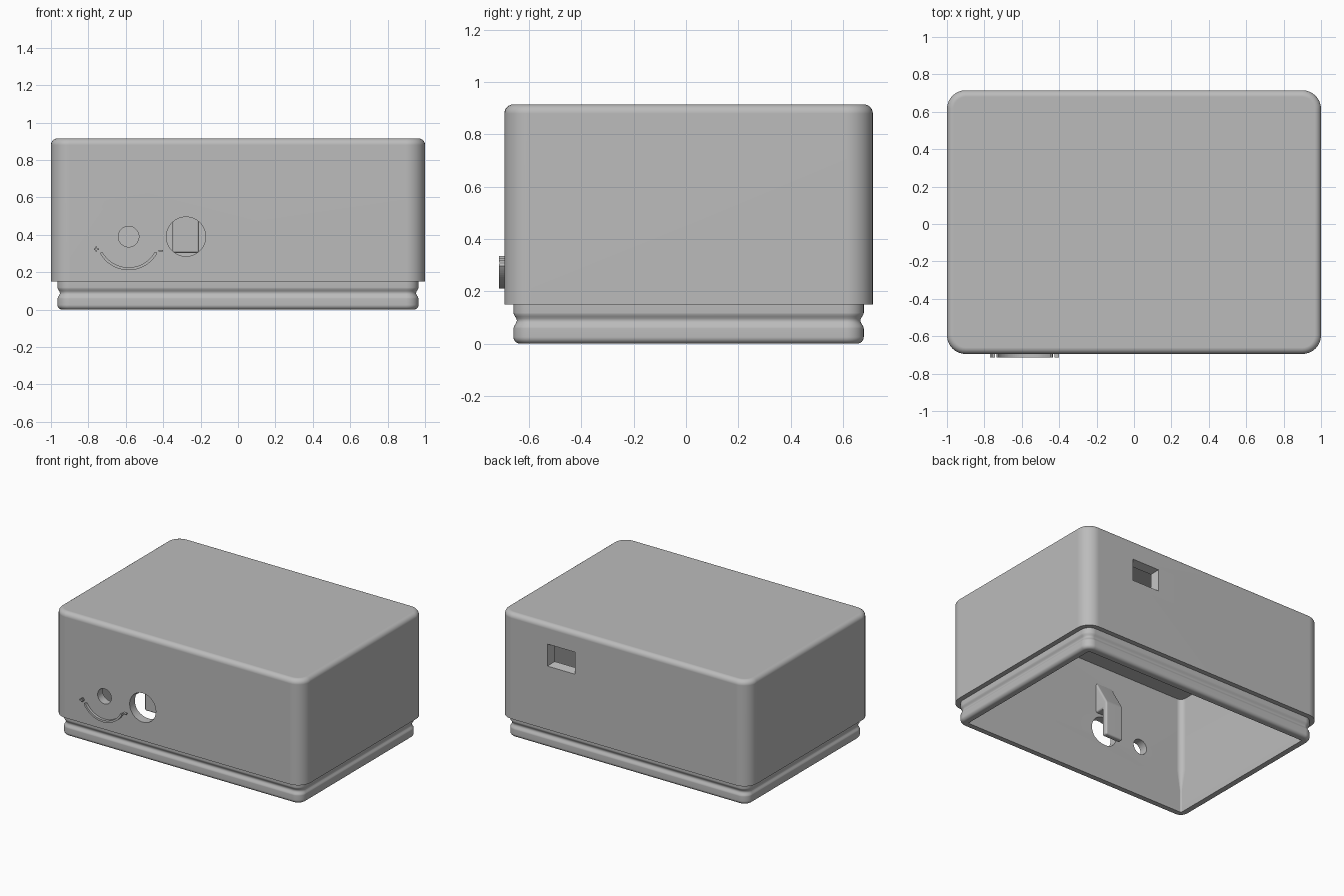
import bpy, bmesh, math
from math import sin, cos, pi

if "Cube" in bpy.data.objects:
    bpy.data.objects.remove(bpy.data.objects["Cube"])

GREY = bpy.data.materials.new("matte grey plastic")
GREY.use_nodes = True
colour = (0.5, 0.5, 0.5, 1)
GREY.diffuse_color = colour
GREY.node_tree.nodes["Principled BSDF"].inputs["Base Color"].default_value = colour

FRONT, BACK, WALL = -0.695, 0.715, 0.06
MID_Y, HALF_Y = (FRONT + BACK) / 2, (BACK - FRONT) / 2


def finish(name, bm):
    bmesh.ops.recalc_face_normals(bm, faces=bm.faces)
    mesh = bpy.data.meshes.new(name)
    bm.to_mesh(mesh)
    bm.free()
    mesh.materials.append(GREY)
    obj = bpy.data.objects.new(name, mesh)
    bpy.context.collection.objects.link(obj)
    return obj


def loft(name, rings):
    """Skin a stack of equal rings and cap both ends."""
    bm = bmesh.new()
    loops = [[bm.verts.new(p) for p in ring] for ring in rings]
    for a, b in zip(loops, loops[1:]):
        for i in range(len(a)):
            j = (i + 1) % len(a)
            bm.faces.new((a[i], a[j], b[j], b[i]))
    bm.faces.new(loops[0])
    bm.faces.new(loops[-1])
    return finish(name, bm)


def extrude_y(name, outline, y0, y1):
    return loft(name, [[(x, y, z) for x, z in outline] for y in (y0, y1)])


def rounded_ring(inset, z, steps=8):
    r = max(0.1 - inset, 0.008)
    hx, hy = 1 - inset - r, HALF_Y - inset - r
    ring = []
    for k, (sx, sy) in enumerate([(1, 1), (-1, 1), (-1, -1), (1, -1)]):
        for i in range(steps + 1):
            t = (k + i / steps) * pi / 2
            ring.append((sx * hx + r * cos(t), MID_Y + sy * hy + r * sin(t), z))
    return ring


def circle(cx, cz, r, n=48):
    return [(cx + r * cos(2 * pi * i / n), cz + r * sin(2 * pi * i / n)) for i in range(n)]


def rect(cx, cz, w, h):
    return [(cx + sx * w / 2, cz + sz * h / 2) for sx, sz in [(-1, -1), (1, -1), (1, 1), (-1, 1)]]


def apply(obj, mod):
    bpy.context.view_layer.objects.active = obj
    bpy.ops.object.modifier_apply(modifier=mod.name)


def smooth(obj):
    bpy.ops.object.select_all(action="DESELECT")
    obj.select_set(True)
    bpy.context.view_layer.objects.active = obj
    bpy.ops.object.shade_smooth_by_angle(angle=math.radians(35))
    weighted = obj.modifiers.new("flat_sides", "WEIGHTED_NORMAL")
    weighted.keep_sharp = True


# Hollow shell: (inset, height) down the outside, round the lip, up the inside
R = 0.035
profile = [(R * (1 - sin(t)), 0.915 - R * (1 - cos(t)))
           for t in [i * pi / 12 for i in range(7)]]
profile += [(0, 0.15), (0.035, 0.15), (0.035, 0.118)]
profile += [(0.035 + 0.013 * sin(pi * i / 8) ** 2, 0.118 - 0.06 * i / 8) for i in range(1, 9)]
profile += [(0.06 - 0.025 * cos(t), 0.025 - 0.025 * sin(t))
            for t in [i * pi / 12 for i in range(7)]]
profile += [(0.09, 0), (0.09, 0.16), (WALL, 0.33), (WALL, 0.87)]
shell = loft("enclosure_shell", [rounded_ring(o, z) for o, z in profile])

# Openings: dial hole, cable hole and tapered port at the back
cutters = [
    extrude_y("dial_hole_cutter", circle(-0.585, 0.39, 0.055), -0.8, -0.6),
    extrude_y("cable_hole_cutter", circle(-0.278, 0.39, 0.105), -0.8, -0.6),
    loft("port_cutter", [[(x, y, z) for x, z in rect(0.5, 0.69, 0.22 + d, 0.16 + d)]
                         for y, d in ((BACK + 0.03, 0.015), (BACK - 0.09, -0.045))]),
]
for cutter in cutters:
    cutter.hide_render = True
    mod = shell.modifiers.new("cut", "BOOLEAN")
    mod.operation, mod.solver, mod.object = "DIFFERENCE", "EXACT", cutter
    apply(shell, mod)
    bpy.data.objects.remove(cutter)
smooth(shell)

# Inner cable hook: sloped top, plate hanging behind the cable hole
hook_side = [(-0.675, 0.76), (-0.64, 0.74), (-0.53, 0.55), (-0.53, 0.303),
             (-0.572, 0.303), (-0.572, 0.51), (-0.675, 0.51)]
hook = loft("cable_hook", [[(x, y, z) for y, z in hook_side] for x in (-0.35, -0.208)])
bevel = hook.modifiers.new("soft_edges", "BEVEL")
bevel.width, bevel.segments = 0.012, 3
apply(hook, bevel)
smooth(hook)

# Raised dial scale: curved bar with rounded ends
cx, cz, radius, half = -0.585, 0.385, 0.167, 0.0075
start, end = math.radians(210), math.radians(330)
angles = [start + (end - start) * i / 32 for i in range(33)]


def on_dial(r, t):
    return (cx + r * cos(t), cz + r * sin(t))


scale = [on_dial(radius + half, t) for t in angles]
scale.append(on_dial(radius, end + 0.04))
scale += [on_dial(radius - half, t) for t in reversed(angles)]
scale.append(on_dial(radius, start - 0.04))
extrude_y("dial_scale", scale, -0.715, FRONT + 0.01)

# Raised more and less marks at the ends of the scale
a, b = 0.013, 0.004
corner = [(b, a), (b, b), (a, b)]
cross = []
for k in range(4):
    for x, z in reversed(corner):
        c, s = round(cos(k * pi / 2)), round(sin(k * pi / 2))
        cross.append((-0.757 + x * c - z * s, 0.323 + x * s + z * c))
extrude_y("more_mark", cross, -0.715, FRONT + 0.01)
extrude_y("less_mark", rect(-0.413, 0.315, 0.026, 0.008), -0.715, FRONT + 0.01)
